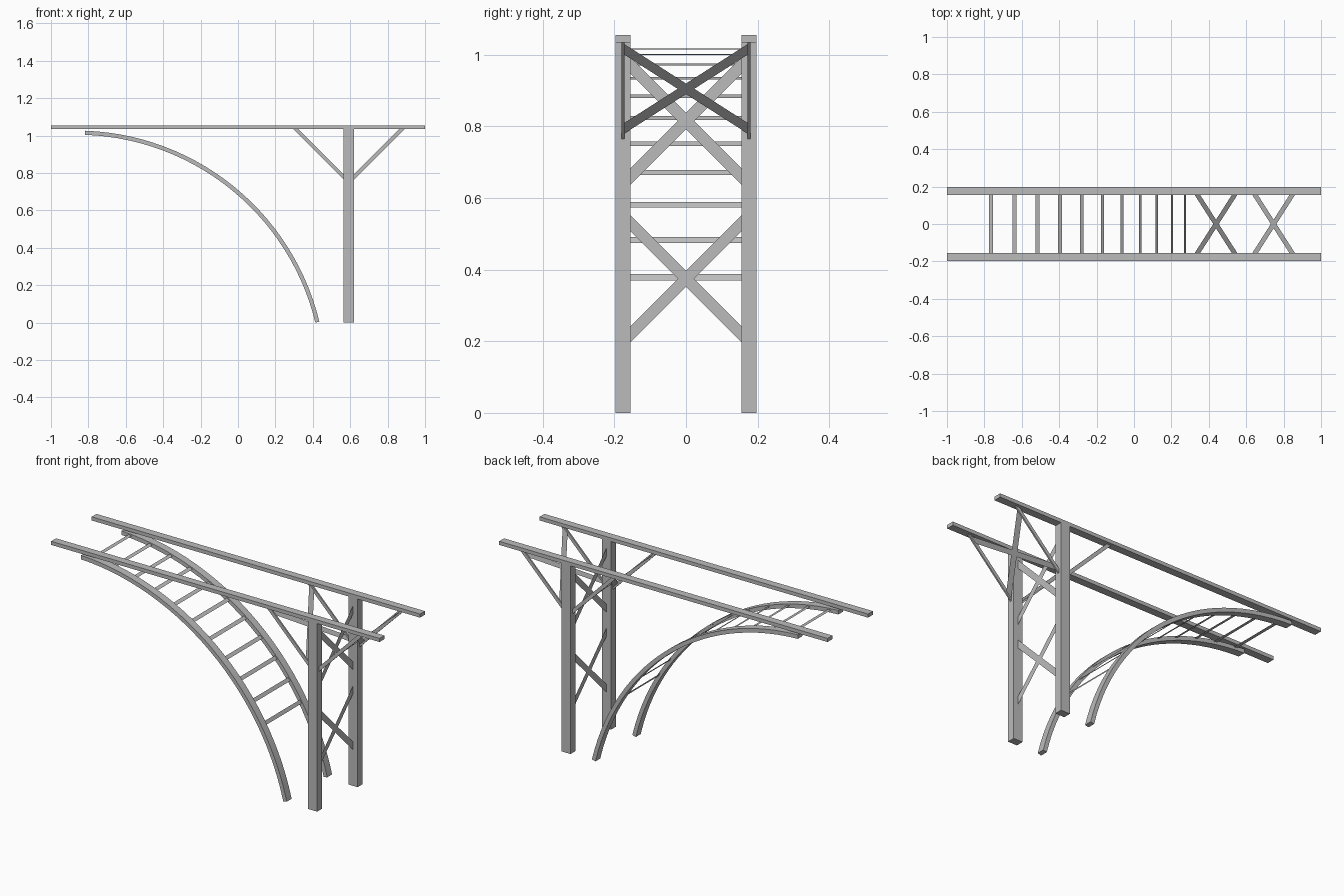
import bpy
import bmesh
from math import radians, cos, sin
from mathutils import Vector

if "Cube" in bpy.data.objects:
    bpy.data.objects.remove(bpy.data.objects["Cube"], do_unlink=True)

grey = bpy.data.materials.new("steel_grey")
grey.use_nodes = True
colour = (0.5, 0.5, 0.5, 1)
grey.diffuse_color = colour
grey.node_tree.nodes["Principled BSDF"].inputs["Base Color"].default_value = colour

SIDE = 0.176       # distance of each frame from the middle
WIDTH = 0.042      # width of beams, posts and arches
INNER = SIDE - WIDTH / 2
TOP, UNDER = 1.055, 1.035
POST_X, POST_HALF = 0.5925, 0.0275


def finish(name, bm):
    bmesh.ops.recalc_face_normals(bm, faces=bm.faces)
    mesh = bpy.data.meshes.new(name)
    bm.to_mesh(mesh)
    bm.free()
    mesh.materials.append(grey)
    obj = bpy.data.objects.new(name, mesh)
    bpy.context.collection.objects.link(obj)
    return obj


def extrude_profile(name, points, y, width):
    """Solid from an outline in the x-z plane, centred on y."""
    bm = bmesh.new()
    face = bm.faces.new([bm.verts.new((x, y - width / 2, z)) for x, z in points])
    grown = bmesh.ops.extrude_face_region(bm, geom=[face])
    verts = [v for v in grown["geom"] if isinstance(v, bmesh.types.BMVert)]
    bmesh.ops.translate(bm, verts=verts, vec=(0, width, 0))
    return finish(name, bm)


def rectangle(x0, x1, z0, z1):
    return [(x0, z0), (x1, z0), (x1, z1), (x0, z1)]


def cross(name, low, high, half_y, band):
    """Two crossing flat straps between a low and a high (x, z) point."""
    bm = bmesh.new()
    low, high = Vector((low[0], 0, low[1])), Vector((high[0], 0, high[1]))
    edge = (high - low).normalized() * band / 2
    for s in (-1, 1):
        a, b = low + Vector((0, -s * half_y, 0)), high + Vector((0, s * half_y, 0))
        bm.faces.new([bm.verts.new(p) for p in (a - edge, b - edge, b + edge, a + edge)])
    return finish(name, bm)


# Arch geometry
CENTRE = Vector((-0.865, 0, -0.311))
RADIUS, ARCH_HALF = 1.327, 0.011
START, END, STEPS = 13.67, 88.0, 28


def on_arch(radius, angle):
    a = radians(angle)
    return CENTRE.x + radius * cos(a), CENTRE.z + radius * sin(a)


angles = [START + (END - START) * i / STEPS for i in range(STEPS + 1)]
arch = [on_arch(RADIUS + ARCH_HALF, a) for a in angles]
arch += [on_arch(RADIUS - ARCH_HALF, a) for a in reversed(angles)]

# Two matching side frames
for side, s in (("right", -1), ("left", 1)):
    y = s * SIDE
    extrude_profile(side + "_beam", rectangle(-1, 1, UNDER, TOP), y, WIDTH)
    extrude_profile(side + "_post", rectangle(POST_X - POST_HALF, POST_X + POST_HALF, 0, UNDER), y, WIDTH)
    rib = extrude_profile(side + "_arch", arch, y, WIDTH)
    bpy.ops.object.select_all(action="DESELECT")
    rib.select_set(True)
    bpy.context.view_layer.objects.active = rib
    bpy.ops.object.shade_smooth_by_angle(angle=radians(30))
    for end, d in (("inner", -1), ("outer", 1)):
        knee = [(POST_HALF, 0.765), (0.2975, UNDER), (0.2705, UNDER), (POST_HALF, 0.792)]
        knee = [(POST_X + d * x, z) for x, z in knee]
        extrude_profile(f"{side}_{end}_knee_brace", knee, y, 0.008)

# Flat cross straps between the posts
cross("lower_post_cross", (POST_X, 0.22), (POST_X, 0.53), INNER, 0.045)
cross("upper_post_cross", (POST_X, 0.66), (POST_X, 0.97), INNER, 0.045)

# Flat cross straps lying in the slope of the knee braces
for end, d in (("inner", -1), ("outer", 1)):
    cross(end + "_knee_cross", (POST_X + d * 0.044, 0.795), (POST_X + d * 0.264, 1.015), SIDE - 0.004, 0.042)

# Flat rungs between the arches
RUNGS = 11
for i in range(RUNGS):
    angle = 31.2 + (85.7 - 31.2) * i / (RUNGS - 1)
    bm = bmesh.new()
    ends = [on_arch(RADIUS + 0.004, angle + t) for t in (-0.45, 0.45)]
    corners = [(ends[0], -INNER), (ends[1], -INNER), (ends[1], INNER), (ends[0], INNER)]
    bm.faces.new([bm.verts.new((x, y, z)) for (x, z), y in corners])
    finish(f"rung_{i + 1}", bm)
